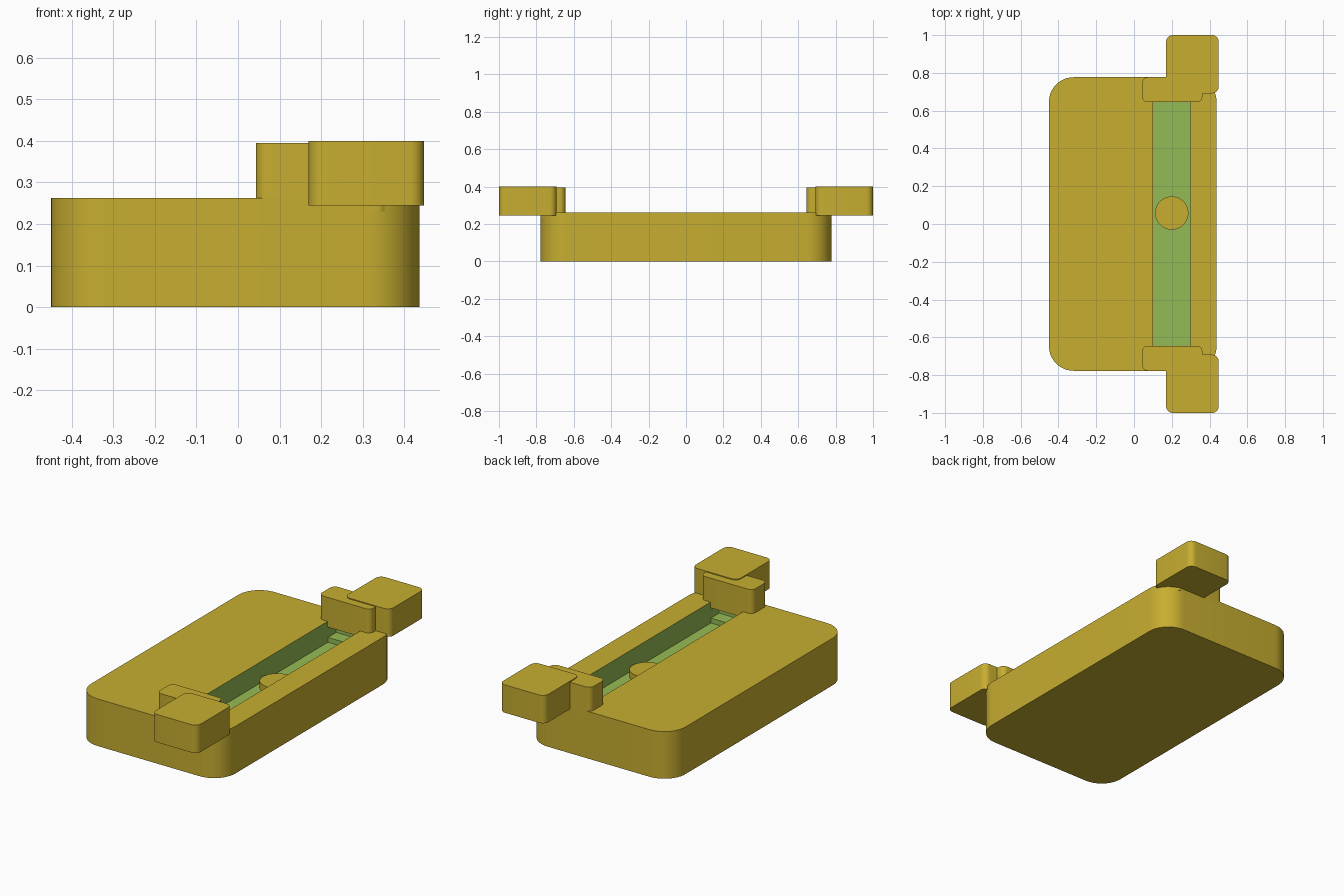
import bpy, bmesh, math

if "Cube" in bpy.data.objects:
    bpy.data.objects.remove(bpy.data.objects["Cube"])


def material(name, rgb):
    m = bpy.data.materials.new(name)
    m.diffuse_color = (*rgb, 1)
    m.use_nodes = True
    m.node_tree.nodes["Principled BSDF"].inputs["Base Color"].default_value = m.diffuse_color
    return m


GOLD = material("mustard", (0.57, 0.42, 0.03))
GREEN = material("slot_green", (0.30, 0.50, 0.09))


def slab(name, x0, x1, y0, y1, z0, z1, r=0.0, steps=8, mat=GOLD):
    """Upright block with rounded vertical corners."""
    pts = []
    for cx, cy, a0 in ((x1 - r, y1 - r, 0), (x0 + r, y1 - r, 90),
                       (x0 + r, y0 + r, 180), (x1 - r, y0 + r, 270)):
        for i in range(steps + 1 if r else 1):
            a = math.radians(a0 + 90 * i / steps)
            pts.append((cx + r * math.cos(a), cy + r * math.sin(a)))
    bm = bmesh.new()
    face = bm.faces.new([bm.verts.new((x, y, z0)) for x, y in pts])
    ext = bmesh.ops.extrude_face_region(bm, geom=[face])
    top = [g for g in ext["geom"] if isinstance(g, bmesh.types.BMVert)]
    bmesh.ops.translate(bm, verts=top, vec=(0, 0, z1 - z0))
    bmesh.ops.recalc_face_normals(bm, faces=bm.faces)
    me = bpy.data.meshes.new(name)
    bm.to_mesh(me)
    bm.free()
    me.materials.append(mat)
    ob = bpy.data.objects.new(name, me)
    bpy.context.collection.objects.link(ob)
    if r:
        smooth(ob)
    return ob


def smooth(ob):
    bpy.ops.object.select_all(action='DESELECT')
    ob.select_set(True)
    bpy.context.view_layer.objects.active = ob
    bpy.ops.object.shade_smooth_by_angle(angle=math.radians(30))


# Base body with a long slot cut into the top
TOP, FLOOR = 0.262, 0.145
base = slab("base", -0.45, 0.437, -0.777, 0.777, 0, TOP, 0.13, 12)
cutter = slab("slot_cutter", 0.1, 0.3, -0.72, 0.72, FLOOR, 0.4)
cutter.hide_render = True
mod = base.modifiers.new("slot", 'BOOLEAN')
mod.operation = 'DIFFERENCE'
mod.solver = 'EXACT'
mod.object = cutter
bpy.context.view_layer.objects.active = base
bpy.ops.object.modifier_apply(modifier=mod.name)
bpy.data.objects.remove(cutter)

# Slot walls and floor are green
base.data.materials.clear()
base.data.materials.append(GOLD)
base.data.materials.append(GREEN)
for p in base.data.polygons:
    c = p.center
    inside = 0.09 < c.x < 0.31 and abs(c.y) < 0.73 and 0.14 < c.z < TOP - 0.01
    p.material_index = 1 if inside else 0
smooth(base)

# Round button in the slot
bpy.ops.mesh.primitive_cylinder_add(vertices=48, radius=0.088, depth=0.04,
                                    location=(0.2, 0.058, FLOOR + 0.018))
button = bpy.context.object
button.name = "button"
button.data.materials.append(GOLD)
smooth(button)

# End clamps, outer blocks and slot steps at both ends
for side, s in (("front", -1), ("back", 1)):
    def span(a, b):
        return sorted((s * a, s * b))
    slab(side + "_clamp", 0.043, 0.362, *span(0.645, 0.777), 0.23, 0.395, 0.03)
    slab(side + "_block", 0.17, 0.448, *span(0.692, 1.0), 0.245, 0.4, 0.035)
    slab(side + "_slot_step", 0.1, 0.3, *span(0.647, 0.72), FLOOR - 0.01, 0.172,
         mat=GREEN)
